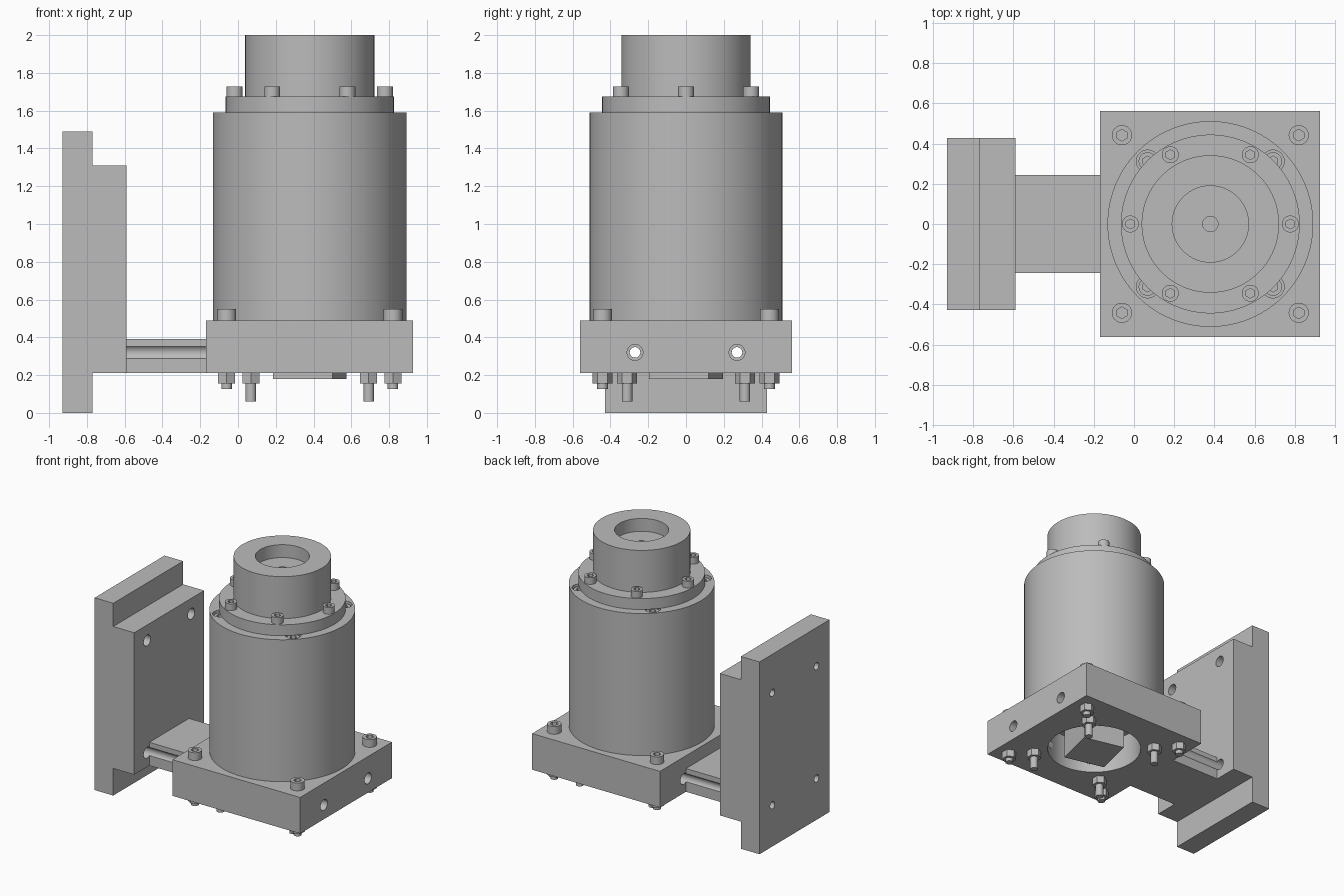
import bpy, bmesh
from math import radians, cos, sin
from mathutils import Matrix, Vector

cube = bpy.data.objects.get("Cube")
if cube:
    bpy.data.objects.remove(cube, do_unlink=True)

steel = bpy.data.materials.new("plain_grey")
steel.use_nodes = True
GREY = (0.5, 0.5, 0.5, 1)
steel.diffuse_color = GREY
steel.node_tree.nodes["Principled BSDF"].inputs["Base Color"].default_value = GREY

parts = []
CX = 0.38  # axis of the motor


def finish(name, bm):
    bmesh.ops.recalc_face_normals(bm, faces=bm.faces)
    mesh = bpy.data.meshes.new(name)
    bm.to_mesh(mesh)
    bm.free()
    mesh.materials.append(steel)
    obj = bpy.data.objects.new(name, mesh)
    bpy.context.collection.objects.link(obj)
    parts.append(obj)
    return obj


def box(name, x, y, z):
    bm = bmesh.new()
    bmesh.ops.create_cube(bm, size=1)
    for v in bm.verts:
        v.co = Vector([(r[0] + r[1]) / 2 + c * (r[1] - r[0]) for c, r in zip(v.co, (x, y, z))])
    return finish(name, bm)


def prism(name, r, x, y, z0, z1, sides=64, turn=0):
    bm = bmesh.new()
    place = Matrix.Translation((x, y, (z0 + z1) / 2)) @ Matrix.Rotation(radians(turn), 4, "Z")
    bmesh.ops.create_cone(bm, cap_ends=True, segments=sides, radius1=r, radius2=r,
                          depth=z1 - z0, matrix=place)
    return finish(name, bm)


def rod_x(name, r, x0, x1, y, z):
    bm = bmesh.new()
    place = Matrix.Translation(((x0 + x1) / 2, y, z)) @ Matrix.Rotation(radians(90), 4, "Y")
    bmesh.ops.create_cone(bm, cap_ends=True, segments=32, radius1=r, radius2=r,
                          depth=x1 - x0, matrix=place)
    return finish(name, bm)


def cut(obj, *cutters):
    for c in cutters:
        mod = obj.modifiers.new("cut", "BOOLEAN")
        mod.operation, mod.solver, mod.object = "DIFFERENCE", "EXACT", c
    graph = bpy.context.evaluated_depsgraph_get()
    mesh = bpy.data.meshes.new_from_object(obj.evaluated_get(graph))
    obj.modifiers.clear()
    obj.data = mesh
    for c in cutters:
        parts.remove(c)
        bpy.data.objects.remove(c, do_unlink=True)


def copies(first, spots):
    # Linked copies of a part, the first one moved to the first spot
    for i, (x, y) in enumerate(spots):
        obj = first
        if i:
            obj = bpy.data.objects.new(first.name, first.data)
            bpy.context.collection.objects.link(obj)
            parts.append(obj)
        obj.location = (x, y, 0)


def socket_screw(name, r, z0, z1, spots):
    head = prism(name, r, 0, 0, z0, z1, 32)
    cut(head, prism("socket", r * 0.58, 0, 0, z1 - 0.03, z1 + 0.02, 6))
    copies(head, spots)


def nut_and_stem(name, z_end, spots):
    copies(prism(name + "_nut", 0.052, 0, 0, 0.155, 0.21, 6), spots)
    copies(prism(name + "_stem", 0.028, 0, 0, z_end, 0.2, 24), spots)


# Stepped mounting wall
wall = box("wall_plate", (-0.93, -0.77), (-0.428, 0.428), (0, 1.49))
block = box("wall_block", (-0.77, -0.59), (-0.428, 0.428), (0.21, 1.31))
holes = [(s * 0.27, z) for s in (-1, 1) for z in (0.32, 1.19)]
cut(wall, *[rod_x("hole", 0.028, -1, -0.7, y, z) for y, z in holes])
cut(block, *[rod_x("hole", 0.042, -0.85, -0.5, y, z) for y, z in holes])

# Arm with side grooves
arm = box("arm", (-0.59, -0.17), (-0.243, 0.243), (0.21, 0.39))
cut(arm, *[rod_x("groove", 0.042, -0.7, 0, s * 0.27, 0.32) for s in (-1, 1)])

# Base block with long side holes and a central opening
base = box("base_block", (-0.17, 0.926), (-0.562, 0.562), (0.21, 0.49))
cut(base, prism("opening", 0.34, CX, 0, 0.1, 0.47),
    *[rod_x("hole", 0.042, -0.5, 1.2, s * 0.27, 0.32) for s in (-1, 1)])

# Motor body with screw pockets
diagonal = [(CX + sx * 0.312, sy * 0.312) for sx in (-1, 1) for sy in (-1, 1)]
body = prism("motor_body", 0.512, CX, 0, 0.49, 1.59, 96)
cut(body, *[prism("pocket", 0.056, x, y, 1.52, 1.7, 32) for x, y in diagonal])
socket_screw("body_screw", 0.045, 1.52, 1.575, diagonal)

# Flange and bored neck
prism("flange", 0.445, CX, 0, 1.59, 1.675, 96)
neck = prism("neck", 0.342, CX, 0, 1.675, 2.0, 96)
cut(neck, prism("bore", 0.19, CX, 0, 1.9, 2.1))
cut(neck, prism("centre_hole", 0.038, CX, 0, 1.8, 2.1, 32))
ring = [(CX + 0.398 * cos(radians(a)), 0.398 * sin(radians(a))) for a in range(0, 360, 60)]
socket_screw("flange_screw", 0.042, 1.675, 1.727, ring)

# Square drive shaft in the base opening
prism("drive_shaft", 0.229, CX, 0, 0.18, 0.48, 4, 31.6)

# Corner screws, nuts and stems
corners = [(CX + sx * 0.44, sy * 0.442) for sx in (-1, 1) for sy in (-1, 1)]
socket_screw("corner_screw", 0.05, 0.49, 0.55, corners)
nut_and_stem("corner", 0.127, corners)
nut_and_stem("body", 0.06, diagonal)

# Smooth round faces, keep hard edges
bpy.ops.object.select_all(action="DESELECT")
for obj in parts:
    obj.select_set(True)
bpy.context.view_layer.objects.active = parts[0]
bpy.ops.object.shade_smooth_by_angle(angle=radians(30))
